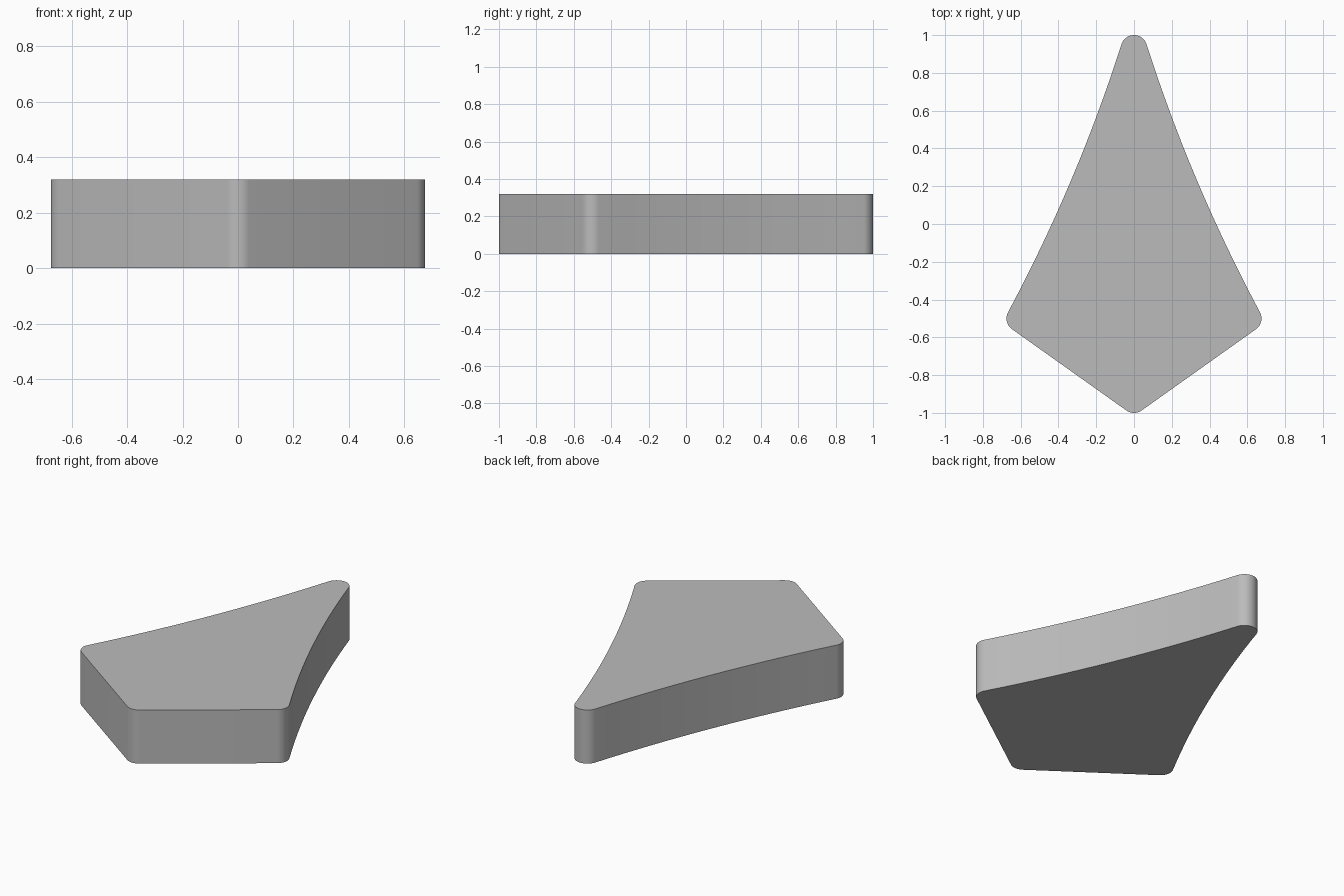
import bpy, bmesh
from math import cos, sin, radians
from mathutils import Vector

HEIGHT = 0.32
RADIUS = 0.07

cube = bpy.data.objects.get("Cube")
if cube:
    bpy.data.objects.remove(cube, do_unlink=True)


def arc(cx, cy, start, end, steps):
    """Points of a rounded corner, angles in degrees."""
    angles = [radians(start + (end - start) * i / steps) for i in range(steps + 1)]
    return [Vector((cx + RADIUS * cos(a), cy + RADIUS * sin(a))) for a in angles]


def bow(a, control, b, steps):
    """Inner points of a quadratic curve from a to b."""
    ts = [i / steps for i in range(1, steps)]
    return [a * (1 - t) ** 2 + control * 2 * t * (1 - t) + b * t ** 2 for t in ts]


# Half outline: front corner, side corner, hollow flank, back tip
front = arc(0, RADIUS - 1, -90, -54.7, 5)
side = arc(0.605, -0.5, -54.7, 28.1, 10)
tip = arc(0, 1 - RADIUS, 17.7, 90, 8)
flank = bow(side[-1], Vector((0.30, 0.22)), tip[0], 16)
half = front + side + flank + tip
outline = half + [Vector((-p.x, p.y)) for p in reversed(half[1:-1])]

# Solid plate
bm = bmesh.new()
base = bm.faces.new([bm.verts.new((p.x, p.y, 0)) for p in outline])
top = bmesh.ops.extrude_face_region(bm, geom=[base], use_keep_orig=True)["geom"]
bmesh.ops.translate(bm, vec=(0, 0, HEIGHT),
                    verts=[v for v in top if isinstance(v, bmesh.types.BMVert)])
bmesh.ops.recalc_face_normals(bm, faces=bm.faces)
mesh = bpy.data.meshes.new("kite_plate")
bm.to_mesh(mesh)
bm.free()
plate = bpy.data.objects.new("kite_plate", mesh)
bpy.context.collection.objects.link(plate)

# Plain grey
grey = bpy.data.materials.new("plain_grey")
grey.use_nodes = True
color = (0.5, 0.5, 0.5, 1)
grey.diffuse_color = color
grey.node_tree.nodes["Principled BSDF"].inputs["Base Color"].default_value = color
mesh.materials.append(grey)

# Smooth rim with sharp top and bottom edges
bpy.context.view_layer.objects.active = plate
plate.select_set(True)
bpy.ops.object.shade_smooth_by_angle(angle=radians(30))
